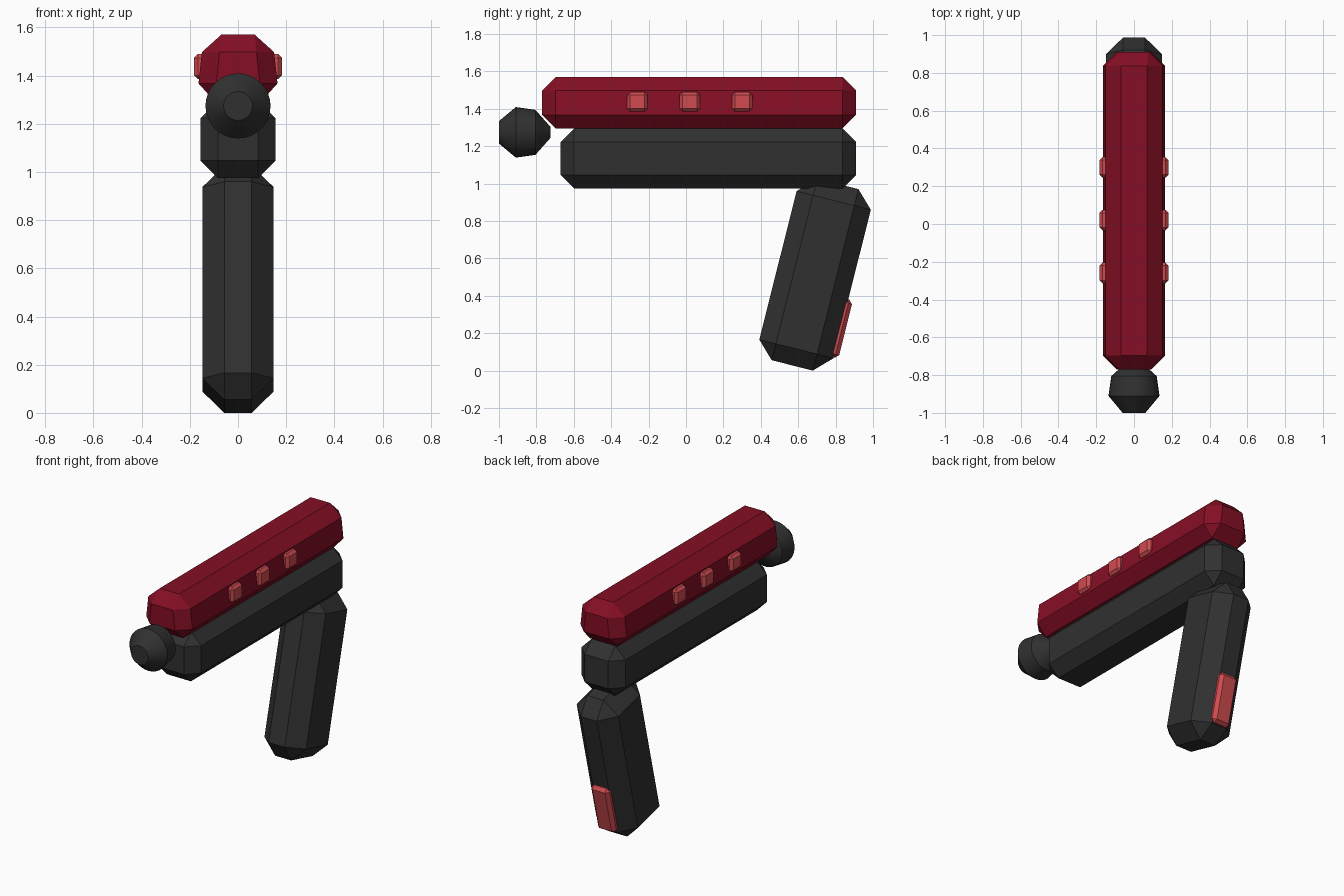
import bpy, bmesh, math
from mathutils import Matrix, Vector

if "Cube" in bpy.data.objects:
    bpy.data.objects.remove(bpy.data.objects["Cube"])


def material(name, rgb):
    m = bpy.data.materials.new(name)
    m.diffuse_color = (*rgb, 1)
    m.use_nodes = True
    m.node_tree.nodes["Principled BSDF"].inputs["Base Color"].default_value = m.diffuse_color
    return m


RED = material("dark red", (0.235, 0.0045, 0.018))
LIGHT = material("light red", (0.63, 0.07, 0.08))
BLACK = material("charcoal", (0.030, 0.030, 0.030))


def add_object(name, bm, mat):
    bmesh.ops.recalc_face_normals(bm, faces=bm.faces)
    me = bpy.data.meshes.new(name)
    bm.to_mesh(me)
    bm.free()
    me.materials.append(mat)
    ob = bpy.data.objects.new(name, me)
    bpy.context.collection.objects.link(ob)
    return ob


def chamfer_box(name, centre, size, chamfer, mat, tilt=0.0, taper=0.0):
    """Box with flat chamfers; taper narrows the top and widens the base in x."""
    bm = bmesh.new()
    bmesh.ops.create_cube(bm, size=1)
    for v in bm.verts:
        v.co.x *= size[0] - math.copysign(taper, v.co.z)
        v.co.y *= size[1]
        v.co.z *= size[2]
    bmesh.ops.bevel(bm, geom=bm.edges[:], offset=chamfer, segments=1,
                    affect='EDGES', profile=0.5)
    bm.transform(Matrix.Translation(centre) @ Matrix.Rotation(tilt, 4, 'X'))
    return add_object(name, bm, mat)


# Upper slide and lower body
chamfer_box("slide", (0, 0.07, 1.4325), (0.314, 1.68, 0.275), 0.073, RED, taper=0.03)
chamfer_box("lower_body", (0, 0.12, 1.135), (0.312, 1.58, 0.32), 0.072, BLACK)

# Tilted grip with a plate on its back
TILT = math.radians(-14.1)
grip_centre = Vector((0, 0.69, 0.513))
chamfer_box("grip", grip_centre, (0.296, 0.409, 1.0), 0.091, BLACK, tilt=TILT)
offset = Matrix.Rotation(TILT, 3, 'X') @ Vector((0, 0.195, -0.245))
chamfer_box("grip_plate", grip_centre + offset, (0.13, 0.07, 0.32), 0.02, LIGHT, tilt=TILT)

# Side buttons, three per side
for side, label in ((1, "right"), (-1, "left")):
    for i, y in enumerate((-0.26, 0.02, 0.30)):
        chamfer_box(f"{label}_button_{i + 1}", (side * 0.152, y, 1.4375),
                    (0.06, 0.11, 0.105), 0.016, LIGHT)

# Round muzzle tip, a turned profile (y, radius)
profile = [(-1.0, 0.0), (-1.0, 0.06), (-0.91, 0.135), (-0.805, 0.12), (-0.725, 0.03), (-0.725, 0.0)]
bm = bmesh.new()
verts = [bm.verts.new((r, y, 0)) for y, r in profile]
edges = [bm.edges.new(p) for p in zip(verts, verts[1:])]
bmesh.ops.spin(bm, geom=verts + edges, cent=(0, 0, 0), axis=(0, 1, 0),
               angle=math.tau, steps=32, use_duplicate=False)
bmesh.ops.remove_doubles(bm, verts=bm.verts, dist=1e-4)
bmesh.ops.translate(bm, verts=bm.verts, vec=(0, 0, 1.274))
tip = add_object("muzzle_tip", bm, BLACK)
bpy.context.view_layer.objects.active = tip
tip.select_set(True)
bpy.ops.object.shade_smooth_by_angle(angle=math.radians(30))
